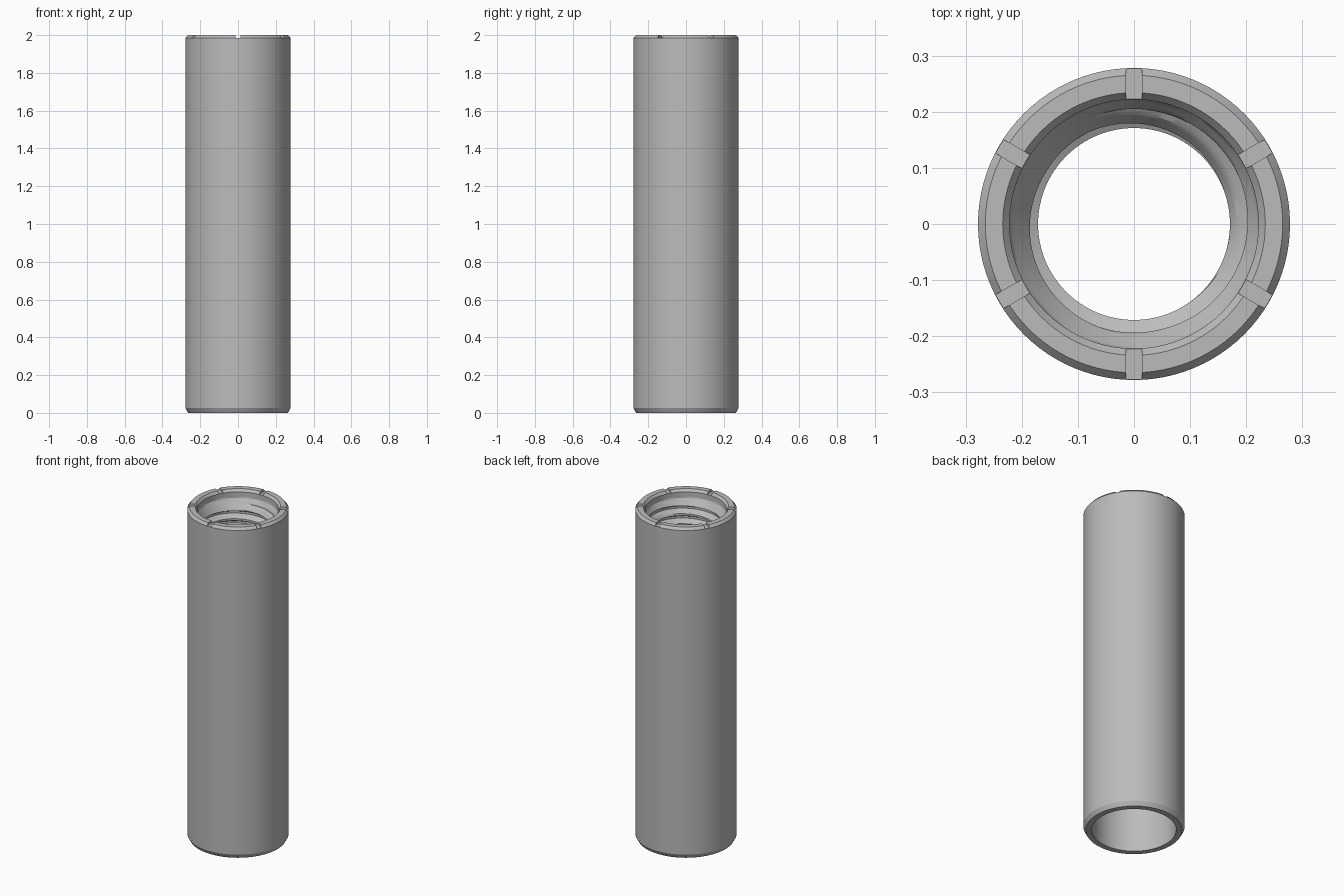
import bpy, bmesh, math
from mathutils import Matrix

cube = bpy.data.objects.get("Cube")
if cube:
    bpy.data.objects.remove(cube, do_unlink=True)

SEG = 96
PITCH = 0.06
TOP, BOTTOM = 1.97, 1.3          # threaded length of the bore
ROOT, CREST = 0.205, 0.171
WIDE = 0.222                     # bore radius at the thread mouth
LOWER = 0.231                    # bore radius below the thread

steel = bpy.data.materials.new("steel grey")
steel.use_nodes = True
colour = (0.5, 0.5, 0.5, 1)
steel.diffuse_color = colour
bsdf = steel.node_tree.nodes["Principled BSDF"]
bsdf.inputs["Base Color"].default_value = colour


def ring(bm, r, z):
    return [bm.verts.new((r * math.cos(a), r * math.sin(a), z))
            for a in (math.tau * i / SEG for i in range(SEG))]


def lathe(bm, profile):
    rings = [ring(bm, r, z) for r, z in profile]
    for low, high in zip(rings, rings[1:]):
        for i in range(SEG):
            j = (i + 1) % SEG
            bm.faces.new((low[i], low[j], high[j], high[i]))


def thread_radius(z, phase):
    """Trapezoid thread, opened by a cone at either end."""
    depth = ROOT - CREST
    tri = abs(phase % 1 - 0.5) * 2
    ramp = min(max((tri - 0.2) / 0.6, 0), 1)
    mouth = WIDE - max(TOP - z - 0.02, 0) * 0.7
    foot = LOWER - (z - BOTTOM)
    return max(CREST + depth * ramp, mouth, foot)


def helical_thread(bm):
    steps = 10
    rows = int((TOP - BOTTOM) / PITCH + 3) * steps
    grid = []
    for i in range(SEG + 1):
        turn = i / SEG
        column = []
        for k in range(rows):
            turns_down = k / steps - turn
            z = min(max(TOP - PITCH * turns_down, BOTTOM), TOP)
            r = thread_radius(z, k / steps)
            a = math.tau * (i % SEG) / SEG
            column.append(bm.verts.new((r * math.cos(a), r * math.sin(a), z)))
        grid.append(column)
    for left, right in zip(grid, grid[1:]):
        for k in range(rows - 1):
            bm.faces.new((left[k], left[k + 1], right[k + 1], right[k]))


def finish(name, bm):
    mesh = bpy.data.meshes.new(name)
    bm.to_mesh(mesh)
    bm.free()
    obj = bpy.data.objects.new(name, mesh)
    bpy.context.collection.objects.link(obj)
    mesh.materials.append(steel)
    return obj


# Threaded tube: lower bore, chamfered outside and mouth, then the thread
bm = bmesh.new()
lathe(bm, [(LOWER, BOTTOM), (LOWER, 0), (0.264, 0), (0.278, 0.025),
           (0.278, 1.985), (0.265, 2), (0.234, 2), (WIDE, 1.985), (WIDE, TOP)])
helical_thread(bm)
bmesh.ops.remove_doubles(bm, verts=bm.verts, dist=0.00005)
bmesh.ops.dissolve_degenerate(bm, edges=bm.edges, dist=0.00001)
bmesh.ops.recalc_face_normals(bm, faces=bm.faces)
tube = finish("threaded_tube", bm)

# Six radial slots across the top rim
bm = bmesh.new()
for i in range(6):
    place = (Matrix.Rotation(math.radians(30 + 60 * i), 4, 'Z')
             @ Matrix.Translation((0.255, 0, 2.005))
             @ Matrix.Diagonal((0.1, 0.028, 0.038, 1)))
    bmesh.ops.create_cube(bm, size=1, matrix=place)
cutter = finish("slot_cutter", bm)
cutter.hide_render = True

cut = tube.modifiers.new("rim slots", 'BOOLEAN')
cut.operation = 'DIFFERENCE'
cut.solver = 'EXACT'
cut.object = cutter
bpy.ops.object.select_all(action='DESELECT')
tube.select_set(True)
bpy.context.view_layer.objects.active = tube
bpy.ops.object.modifier_apply(modifier=cut.name)
bpy.data.objects.remove(cutter, do_unlink=True)
bpy.ops.object.shade_smooth_by_angle(angle=math.radians(25))
